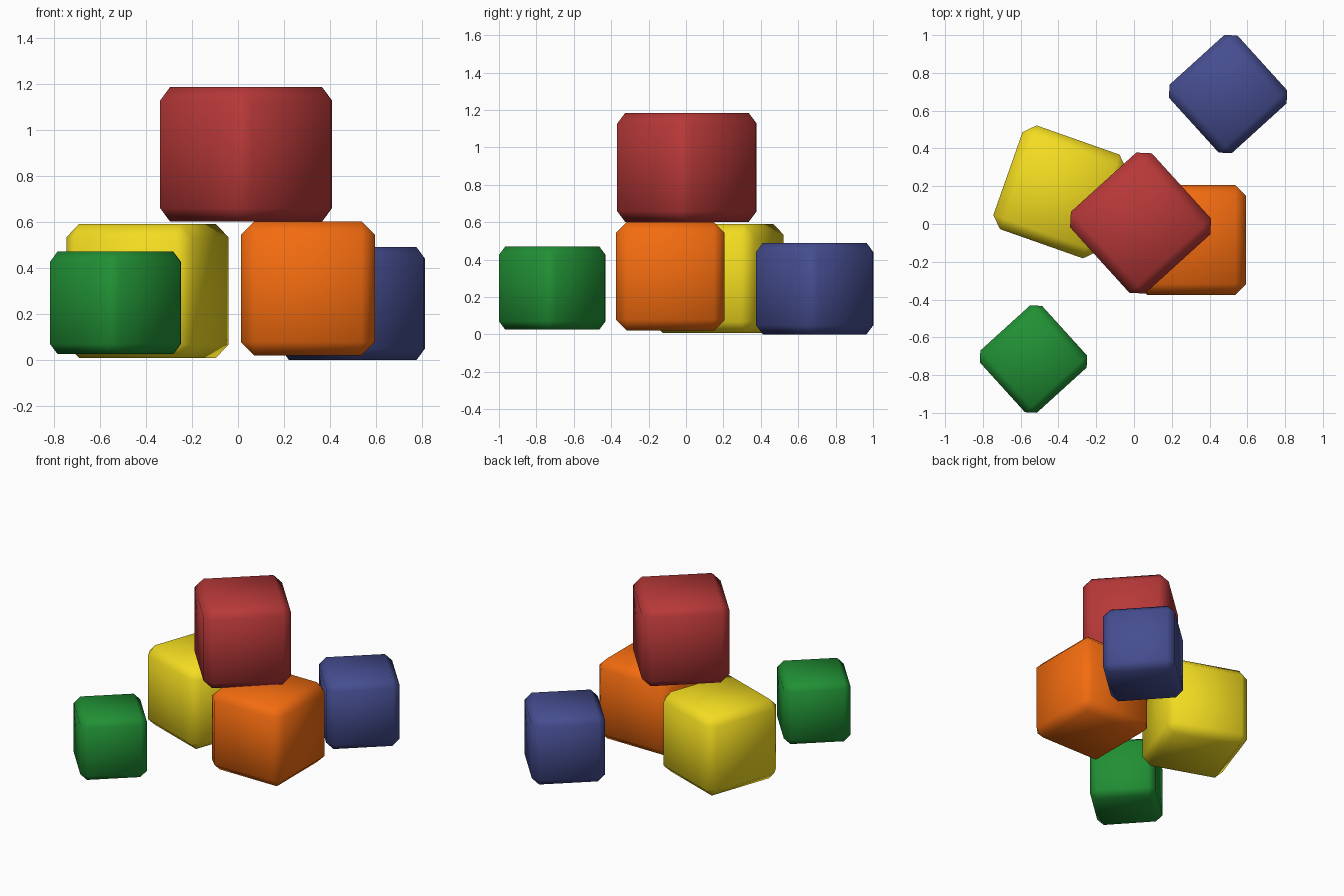
import bpy, math

if "Cube" in bpy.data.objects:
    bpy.data.objects.remove(bpy.data.objects["Cube"])


def block(name, size, centre, turn, colour):
    """Cube with a chamfer one tenth of its size, smooth shaded."""
    bpy.ops.mesh.primitive_cube_add(size=size, location=centre,
                                    rotation=(0, 0, math.radians(turn)))
    ob = bpy.context.object
    ob.name = name
    bevel = ob.modifiers.new("chamfer", 'BEVEL')
    bevel.width = size * 0.1
    bevel.segments = 1
    bevel.limit_method = 'NONE'
    bpy.ops.object.shade_smooth()
    mat = bpy.data.materials.new(name + "_paint")
    mat.diffuse_color = (*colour, 1)
    mat.use_nodes = True
    mat.node_tree.nodes["Principled BSDF"].inputs["Base Color"].default_value = mat.diffuse_color
    ob.data.materials.append(mat)


# Stacked trio
block("red_block", 0.584, (0.035, 0.005, 0.893), 42.2, (0.48, 0.04, 0.04))
block("orange_block", 0.582, (0.303, -0.084, 0.311), 0, (0.90, 0.15, 0.005))
block("yellow_block", 0.582, (-0.393, 0.170, 0.300), -19.4, (0.90, 0.72, 0.015))

# Loose small blocks
block("blue_block", 0.490, (0.498, 0.688, 0.245), 42.2, (0.06, 0.075, 0.28))
block("green_block", 0.445, (-0.532, -0.715, 0.248), 42.2, (0.015, 0.28, 0.035))
